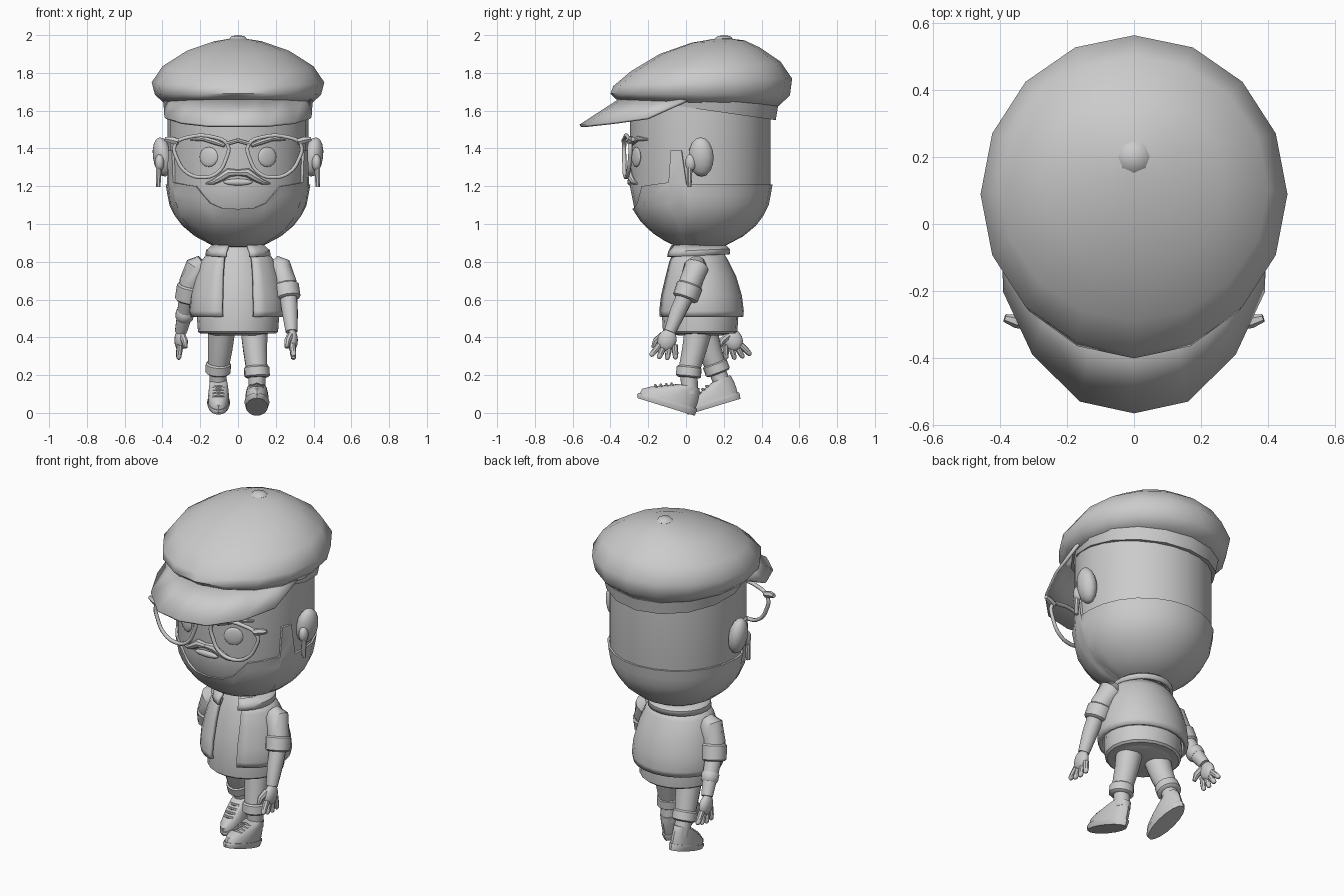
import bpy, bmesh, math
from math import sin, cos, pi, radians
from mathutils import Vector, Matrix

if "Cube" in bpy.data.objects:
    bpy.data.objects.remove(bpy.data.objects["Cube"])

grey = bpy.data.materials.new("plain_grey")
grey.use_nodes = True
COL = (0.6, 0.6, 0.6, 1)
grey.diffuse_color = COL
grey.node_tree.nodes["Principled BSDF"].inputs["Base Color"].default_value = COL
CY = 0.075  # centre line of head and body along y


def finish(name, bm, angle=40, thick=0):
    bmesh.ops.recalc_face_normals(bm, faces=bm.faces[:])
    me = bpy.data.meshes.new(name)
    bm.to_mesh(me)
    bm.free()
    ob = bpy.data.objects.new(name, me)
    bpy.context.collection.objects.link(ob)
    me.materials.append(grey)
    if thick:
        m = ob.modifiers.new("thickness", "SOLIDIFY")
        m.thickness, m.offset = thick, 0
    bpy.ops.object.select_all(action="DESELECT")
    bpy.context.view_layer.objects.active = ob
    ob.select_set(True)
    bpy.ops.object.shade_smooth_by_angle(angle=radians(angle))
    return ob


def loft(name, rings, closed=True, cap=True, angle=40, thick=0, mat=None):
    """Skin a list of equal-length point rings."""
    bm = bmesh.new()
    rows = [[bm.verts.new(p) for p in r] for r in rings]
    n = len(rows[0])
    for a, b in zip(rows, rows[1:]):
        for i in range(n if closed else n - 1):
            j = (i + 1) % n
            bm.faces.new((a[i], a[j], b[j], b[i]))
    if cap and closed:
        bm.faces.new(rows[0])
        bm.faces.new(rows[-1])
    if mat:
        bm.transform(mat)
    return finish(name, bm, angle, thick)


def ring(yf, zf, yb, zb, rx, n=16, gap=0):
    """Tilted ellipse given by its front and back points; gap opens the front."""
    pts = []
    for i in range(n + (1 if gap else 0)):
        a = radians(gap) + (2 * pi - 2 * radians(gap)) * i / n
        t = (1 - cos(a)) / 2
        pts.append(Vector((rx * sin(a), yf + (yb - yf) * t, zf + (zb - zf) * t)))
    return pts


def tube(name, path, radii, n=10, angle=40):
    path = [Vector(p) for p in path]
    if not isinstance(radii, (list, tuple)):
        radii = [radii] * len(path)
    rings = []
    for i, p in enumerate(path):
        d = path[min(i + 1, len(path) - 1)] - path[max(i - 1, 0)]
        q = d.to_track_quat("Z", "Y")
        rings.append([p + q @ Vector((radii[i] * cos(2 * pi * k / n), radii[i] * sin(2 * pi * k / n), 0)) for k in range(n)])
    return loft(name, rings, angle=angle)


def blob(name, loc, size, rot=(0, 0, 0), seg=16):
    bm = bmesh.new()
    bmesh.ops.create_uvsphere(bm, u_segments=seg, v_segments=seg // 2, radius=1)
    r = Matrix.Rotation(rot[2], 4, "Z") @ Matrix.Rotation(rot[1], 4, "Y") @ Matrix.Rotation(rot[0], 4, "X")
    bm.transform(Matrix.Translation(loc) @ r @ Matrix.Diagonal((*size, 1)))
    return finish(name, bm, 60)


# Head: lathe profile shared by the skull and the beard shell
PROFILE = [(.87, .09), (.9, .16), (.94, .225), (1.0, .295), (1.08, .348), (1.2, .372), (1.67, .372)]


def head_r(z):
    for (z0, r0), (z1, r1) in zip(PROFILE, PROFILE[1:]):
        if z <= z1:
            return r0 + (r1 - r0) * (z - z0) / (z1 - z0)
    return PROFILE[-1][1]


def face_y(x):
    return CY - math.sqrt(.372 ** 2 - x * x)


loft("head", [ring(CY - r, z, CY + r, z, r, 24) for z, r in PROFILE])

# Beard: column tops follow jaw line, sideburns and nape
half = [(0, 1.08), (14, 1.085), (24, 1.11), (36, 1.2), (50, 1.21), (64, 1.22), (66, 1.39), (75, 1.39), (79, 1.21)]
half += [(a, 1.21) for a in range(90, 181, 15)]
columns = half + [(360 - a, t) for a, t in half[-2:0:-1]]
beard = []
for k in range(8):
    row = []
    for a, top in columns:
        z = .88 + (top - .88) * min(k / 6, 1)
        r = head_r(z) + (.011 if k < 7 else -.01)
        row.append(Vector((r * sin(radians(a)), CY - r * cos(radians(a)), z)))
    beard.append(row)
loft("beard", beard)

# Flat cap, band, button and visor
loft("cap_crown", [ring(*r) for r in (
    (-.30, 1.67, .42, 1.63, .34), (-.37, 1.66, .49, 1.625, .395), (-.40, 1.69, .55, 1.68, .44),
    (-.385, 1.73, .562, 1.77, .457), (-.29, 1.81, .50, 1.86, .40), (-.14, 1.9, .39, 1.935, .27),
    (.03, 1.96, .31, 1.972, .13), (.17, 1.984, .21, 1.985, .02))], angle=60)
loft("cap_band", [ring(-.29, 1.66, .475, 1.55, .385), ring(-.31, 1.73, .49, 1.64, .405)])
blob("cap_button", (0, .2, 1.982), (.047, .047, .018), seg=8)
outer = [(0, -.56, 1.52), (.16, -.525, 1.52), (.3, -.385, 1.535), (.385, -.2, 1.56), (.39, 0, 1.65)]
inner = [(0, -.33, 1.67), (.12, -.31, 1.67), (.25, -.23, 1.67), (.34, -.1, 1.67), (.385, .01, 1.68)]
loft("cap_visor", [[Vector((-x, y, z)) for x, y, z in e[:0:-1]] + [Vector(p) for p in e] for e in (outer, inner)],
     closed=False, thick=.014)


# Face and glasses
def lens_y(x):
    return -.328 + .3 * x * x


rim = [(.055, 1.42), (.065, 1.34), (.11, 1.27), (.19, 1.247), (.27, 1.272), (.32, 1.34), (.333, 1.42), (.25, 1.462), (.14, 1.462)]
for s, side in ((1, "left"), (-1, "right")):
    cv = bpy.data.curves.new("rim_path", "CURVE")
    cv.dimensions, cv.bevel_depth, cv.bevel_resolution, cv.resolution_u = "3D", .011, 1, 4
    sp = cv.splines.new("BEZIER")
    sp.bezier_points.add(len(rim) - 1)
    sp.use_cyclic_u = True
    for bp, (x, z) in zip(sp.bezier_points, rim):
        bp.co = (s * x, lens_y(x), z)
        bp.handle_left_type = bp.handle_right_type = "AUTO"
    cv.materials.append(grey)
    bpy.context.collection.objects.link(bpy.data.objects.new(side + "_glasses_rim", cv))
    tube(side + "_glasses_hinge", [(s * .315, -.298, 1.435), (s * .35, -.29, 1.445), (s * .385, -.28, 1.45)], [.018, .02, .012], 6)
    a = math.asin(.155 / .372)
    blob(side + "_eye", (s * .155, face_y(.155), 1.355), (.053, .012, .053), (0, 0, s * a))
    tube(side + "_eyebrow", [(s * x, face_y(x) - .004, z) for x, z in ((.07, 1.415), (.12, 1.435), (.18, 1.452), (.25, 1.448))],
         [.01, .016, .014, .006], 8)
    tube(side + "_moustache", [(s * x, face_y(x) - .004, z) for x, z in ((0, 1.272), (.05, 1.272), (.09, 1.245), (.13, 1.222), (.17, 1.213))],
         [.016, .024, .02, .014, .005], 8)
    # Ears with wireless earphones
    blob(side + "_ear", (s * .4, .08, 1.355), (.05, .068, .105), (0, s * .15, s * -.2))
    blob(side + "_earphone_bud", (s * .415, .025, 1.325), (.025, .03, .045))
    tube(side + "_earphone_stem", [(s * .418, .02, 1.33), (s * .422, .018, 1.195)], [.017, .012], 8)
tube("glasses_bridge", [(-.06, -.327, 1.425), (0, -.33, 1.442), (.06, -.327, 1.425)], .012, 8)
blob("lower_lip", (0, face_y(0), 1.222), (.078, .014, .018))

# Torso: shirt, open vest and collar
loft("shirt", [ring(CY - r, z, CY + r, z, rx, 20) for z, rx, r in (
    (.42, .2, .185), (.43, .212, .197), (.51, .218, .202), (.65, .205, .185), (.78, .165, .15), (.86, .12, .12), (.89, .1, .1))])
loft("vest", [ring(yf, z, yb, z, rx, 22, g) for z, rx, yf, yb, g in (
    (.51, .24, -.142, .292, 20), (.54, .247, -.145, .295, 20), (.62, .24, -.135, .285, 20), (.72, .215, -.112, .255, 22),
    (.8, .185, -.092, .215, 24), (.85, .145, -.07, .185, 28))], closed=False, thick=.022)
loft("collar", [ring(yf, zf, yb, zb, rx, 20, 22) for yf, zf, yb, zb, rx in (
    (-.105, .825, .225, .84, .165), (-.1, .85, .225, .865, .163), (-.08, .885, .2, .885, .13))], closed=False, thick=.016, angle=30)
loft("trouser_seat", [ring(CY - r * .9, z, CY + r * .9, z, r, 16) for z, r in ((.41, .13), (.425, .18), (.46, .19))])


# Arms and hands
def hand(side, s, c, lean):
    """Palm with fingers fanned front to back and a thumb in front."""
    c = Vector(c)
    blob(side + "_palm", c, (.03, .05, .06), (lean, 0, 0))
    for i in range(4):
        f = (i - 1.5) * .028
        d = Matrix.Rotation(lean + f * 9, 3, "X") @ Vector((s * .1, 0, -1))
        base = c + Vector((0, f * .95, -.025))
        tube(f"{side}_finger_{i + 1}", [base, base + d * .045, base + d * (.075 - abs(f) * .15), base + d * (.083 - abs(f) * .15)],
             [.017, .016, .013, .005], 8)
    tube(side + "_thumb", [c + Vector(p) for p in ((-s * .01, -.025, .025), (-s * .025, -.06, -.005), (-s * .03, -.075, -.04))],
         [.02, .018, .01], 8)


arms = {"left": (1, [(.185, .06, .8), (.215, .055, .775), (.25, .025, .69), (.262, 0, .62)], [(.265, .005, .64), (.275, -.045, .53), (.283, -.085, .43)]),
        "right": (-1, [(-.185, .07, .8), (-.215, .075, .775), (-.25, .09, .69), (-.265, .115, .61)], [(-.265, .11, .63), (-.28, .17, .53), (-.303, .235, .43)])}
for side, (s, sleeve, fore) in arms.items():
    tube(side + "_sleeve", sleeve, [.04, .066, .062, .058], 12)
    a, b = Vector(sleeve[-2]), Vector(sleeve[-1])
    cut = [a.lerp(b, t) for t in (.15, .25, 1.15, 1.25)]
    tube(side + "_sleeve_cuff", cut, [.062, .07, .068, .058], 12)
    tube(side + "_forearm", fore, [.048, .043, .032], 12)
    hand(side, s, Vector(fore[-1]) + Vector((s * .004, -s * .015, -.045)), -.3 if s > 0 else .4)
p, q = Vector(arms["right"][2][1]), Vector(arms["right"][2][2])
tube("wrist_band", [p.lerp(q, t) for t in (-.1, 0, .25, .35)], [.043, .05, .048, .04], 12)

# Legs, cuffs and shoes in mid stride
legs = {"left": (.1, [(.085, .07, .46), (.09, .045, .34), (.1, .015, .22)], (.1, .02, .1), -15, (.1, -.102, .045)),
        "right": (-.105, [(-.085, .085, .46), (-.095, .125, .33), (-.105, .16, .24)], (-.105, .2, .13), 19, (-.103, .145, .045))}
for side, (x, path, ankle, pitch, pos) in legs.items():
    tube(side + "_trouser_leg", path, [.075, .065, .056], 14)
    a, b = Vector(path[-1]), Vector(ankle)
    d = (b - Vector(path[1])).normalized()
    tube(side + "_trouser_cuff", [a + d * t for t in (-.028, -.02, .025, .033)], [.058, .067, .068, .058], 14)
    tube(side + "_ankle", [a, b], .045, 12)
    k = 1 if side == "left" else .92
    m = Matrix.Translation(pos) @ Matrix.Rotation(radians(pitch), 4, "X") @ Matrix.Scale(k, 4)
    loft(side + "_shoe_sole", [ring(-.158, .012, .158, 0, .058), ring(-.165, .03, .163, .03, .067), ring(-.16, .04, .16, .04, .065)],
         mat=m @ Matrix.Translation((0, 0, -.02)))
    loft(side + "_shoe_upper", [ring(*r) for r in (
        (-.153, .015, .153, .015, .062), (-.148, .045, .156, .05, .061), (-.105, .07, .155, .085, .057),
        (-.03, .098, .15, .115, .052), (.03, .12, .145, .128, .047))], mat=m)
    for i in range(4):
        y, z = -.085 + i * .027, .08 + i * .01
        tube(f"{side}_shoelace_{i + 1}", [m @ Vector(v) for v in ((-.032, y + .012, z - .008), (0, y, z + .003), (.032, y + .012, z - .008))], .007, 6)
